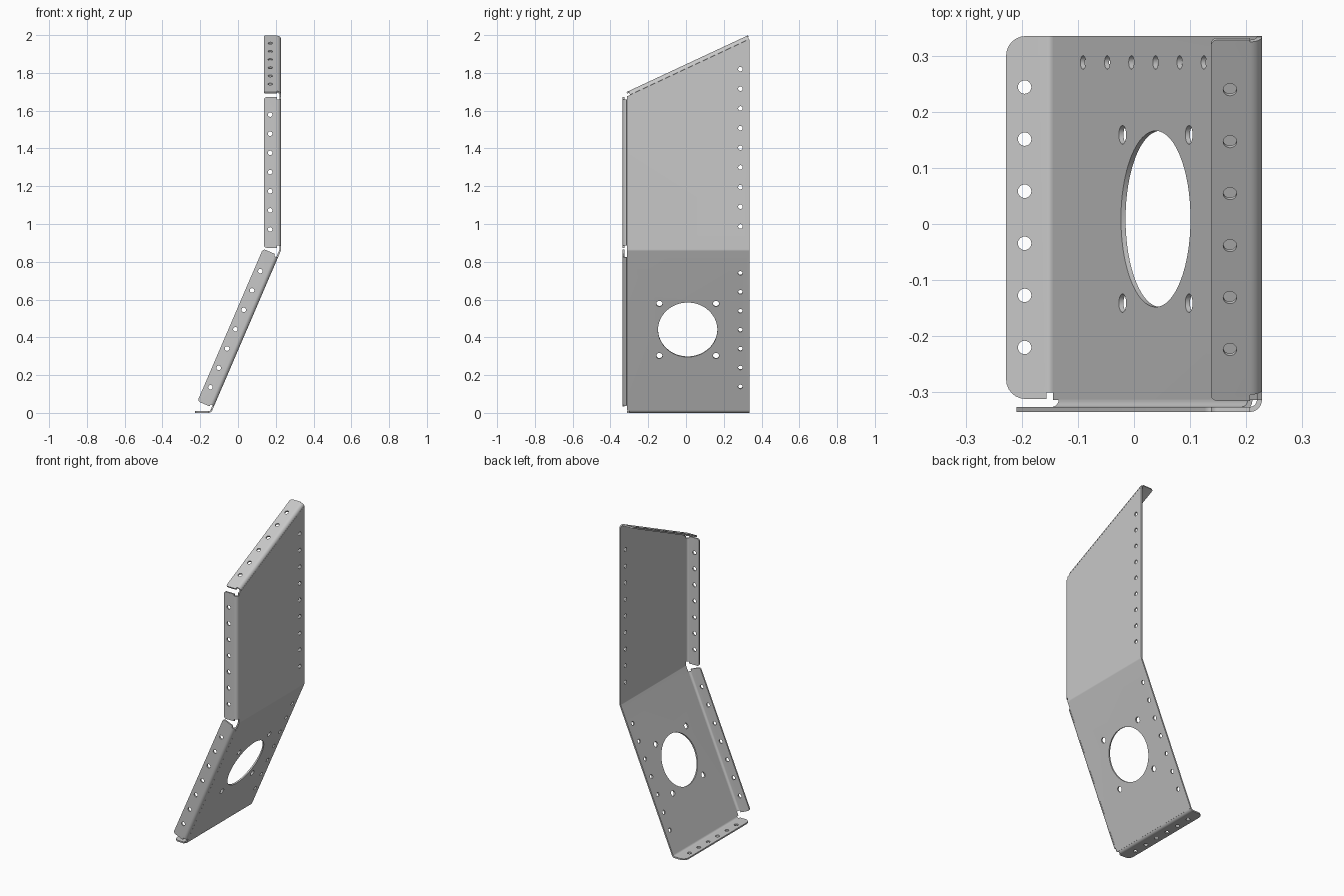
import bpy, bmesh, math
from mathutils import Vector as V

if "Cube" in bpy.data.objects:
    bpy.data.objects.remove(bpy.data.objects["Cube"], do_unlink=True)

THICK, RADIUS, HOLE = 0.009, 0.017, 0.012
STEPS = 6

steel = bpy.data.materials.new("steel_grey")
steel.use_nodes = True
GREY = (0.58, 0.58, 0.58, 1)
steel.diffuse_color = GREY
steel.node_tree.nodes["Principled BSDF"].inputs["Base Color"].default_value = GREY


def spaced(first, last, count):
    return [first + (last - first) * i / (count - 1) for i in range(count)]


def circle(x, y, r, sides=24):
    turns = [math.tau * i / sides for i in range(sides)]
    return [(x + r * math.cos(t), y + r * math.sin(t)) for t in turns]


def sheet(bm, origin, u, v, outline, holes):
    """Fill a flat outline with round holes, in the plane of u and v."""
    edges = []
    for loop in [outline] + [circle(*h) for h in holes]:
        verts = [bm.verts.new(origin + u * x + v * y) for x, y in loop]
        edges += [bm.edges.new((a, b)) for a, b in zip(verts, verts[1:] + verts[:1])]
    bmesh.ops.triangle_fill(bm, use_beauty=True, edges=edges, normal=u.cross(v))


def setback(a, b):
    return RADIUS * math.tan((math.pi - a.angle(b)) / 2)


def bend(bm, start, end, a, b):
    """Round bend along start-end, joining sheets that leave in directions a and b."""
    s = setback(a, b)
    centre = (a + b).normalized() * math.hypot(RADIUS, s)
    first, last = (a * s - centre).normalized(), (b * s - centre).normalized()
    rows = []
    for i in range(STEPS + 1):
        p = centre + first.slerp(last, i / STEPS).normalized() * RADIUS
        rows.append((bm.verts.new(start + p), bm.verts.new(end + p)))
    for (p, q), (r, t) in zip(rows, rows[1:]):
        bm.faces.new((p, q, t, r))


def finish(name, bm):
    bmesh.ops.remove_doubles(bm, verts=bm.verts, dist=0.0002)
    bmesh.ops.recalc_face_normals(bm, faces=bm.faces)
    mesh = bpy.data.meshes.new(name)
    bm.to_mesh(mesh)
    bm.free()
    mesh.materials.append(steel)
    obj = bpy.data.objects.new(name, mesh)
    bpy.context.collection.objects.link(obj)
    mod = obj.modifiers.new("thickness", "SOLIDIFY")
    mod.thickness, mod.offset, mod.use_even_offset = THICK, 0, True
    bpy.ops.object.select_all(action="DESELECT")
    obj.select_set(True)
    bpy.context.view_layer.objects.active = obj
    bpy.ops.object.modifier_apply(modifier=mod.name)
    bpy.ops.object.shade_smooth_by_angle(angle=math.radians(30))


def flange(name, origin, along, length, into, out, width, corner, holes, hole_w, relief):
    """Folded edge strip: a bend plus a plate with two rounded outer corners."""
    bm = bmesh.new()
    s = setback(into, out)
    lo, hi = relief[0], length - relief[1]
    arc = [math.pi / 2 * i / STEPS for i in range(STEPS + 1)]
    outline = [(lo, s), (hi, s)]
    if relief[1]:
        outline.append((length, s))
    outline += [(length - corner + corner * math.cos(t),
                 width - corner + corner * math.sin(t)) for t in arc]
    outline += [(corner - corner * math.sin(t),
                 width - corner + corner * math.cos(t)) for t in arc]
    if relief[0]:
        outline.append((0, s))
    sheet(bm, origin, along, out, outline, [(h, hole_w, HOLE) for h in holes])
    bend(bm, origin + along * lo, origin + along * hi, into, out)
    finish(name, bm)


# Main directions
X, Y, Z = V((1, 0, 0)), V((0, 1, 0)), V((0, 0, 1))
down = V((-0.395, 0, -0.919)).normalized()      # along the sloping panel
inward = V((down.z, 0, -down.x))                # square to the sloping panel
rise = V((0, 0.906, 0.423)).normalized()        # along the slanted top edge
below = V((0, rise.z, -rise.y))                 # from the top edge into the panel

FRONT, BACK = -0.3305, 0.335
fold = V((0.2235, 0, 0.862))
LENGTH = 0.933
edge = FRONT + RADIUS

# Main panel: upright sheet, shallow fold, sloping sheet
bm = bmesh.new()
s = setback(Z, down)
top = 1.978 - fold.z
slope = rise.z / rise.y
sheet(bm, fold, Y, Z,
      [(edge, s), (BACK, s), (BACK, top), (edge, top - (BACK - edge) * slope)],
      [(0.288, z - fold.z, HOLE) for z in spaced(0.987, 1.82, 9)])
foot = LENGTH - setback(-down, -X)
mid_y, mid_s = 0.009, 0.4575
holes = [(0.288, d, HOLE) for d in spaced(0.1315, 0.7855, 7)]
holes += [(mid_y + i * 0.15, mid_s + j * 0.15, 0.0165) for i in (-1, 1) for j in (-1, 1)]
holes.append((mid_y, mid_s, 0.157, 64))
sheet(bm, fold, Y, down, [(edge, s), (BACK, s), (BACK, foot), (edge, foot)], holes)
bend(bm, fold + Y * edge, fold + Y * BACK, Z, down)
finish("main_panel", bm)

# Front flanges on the upright and sloping sheets
front_fold = fold + Y * FRONT
flange("upper_front_flange", front_fold + Z * 0.012, Z, 0.798, Y, -X, 0.0865, 0.015,
       spaced(0.097, 0.705, 7), 0.0535, (0.012, 0.012))
flange("lower_front_flange", front_fold + down * 0.03, down, 0.878, Y, inward, 0.0865, 0.015,
       spaced(0.114, 0.783, 7), 0.0525, (0.012, 0.012))

# Slanted top flange
tip = V((fold.x, 0.33, 1.997 - 0.005 * slope))
top_length = 0.71
flange("top_flange", tip - rise * top_length, rise, top_length, below, -X, 0.0865, 0.012,
       spaced(0.101, 0.612, 6), 0.0525, (0.012, 0.004))

# Bottom flange
base = fold + down * LENGTH
flange("bottom_flange", base + Y * -0.312, Y, 0.647, -down, -X, 0.083, 0.035,
       spaced(0.092, 0.556, 6), 0.05, (0.012, 0))
